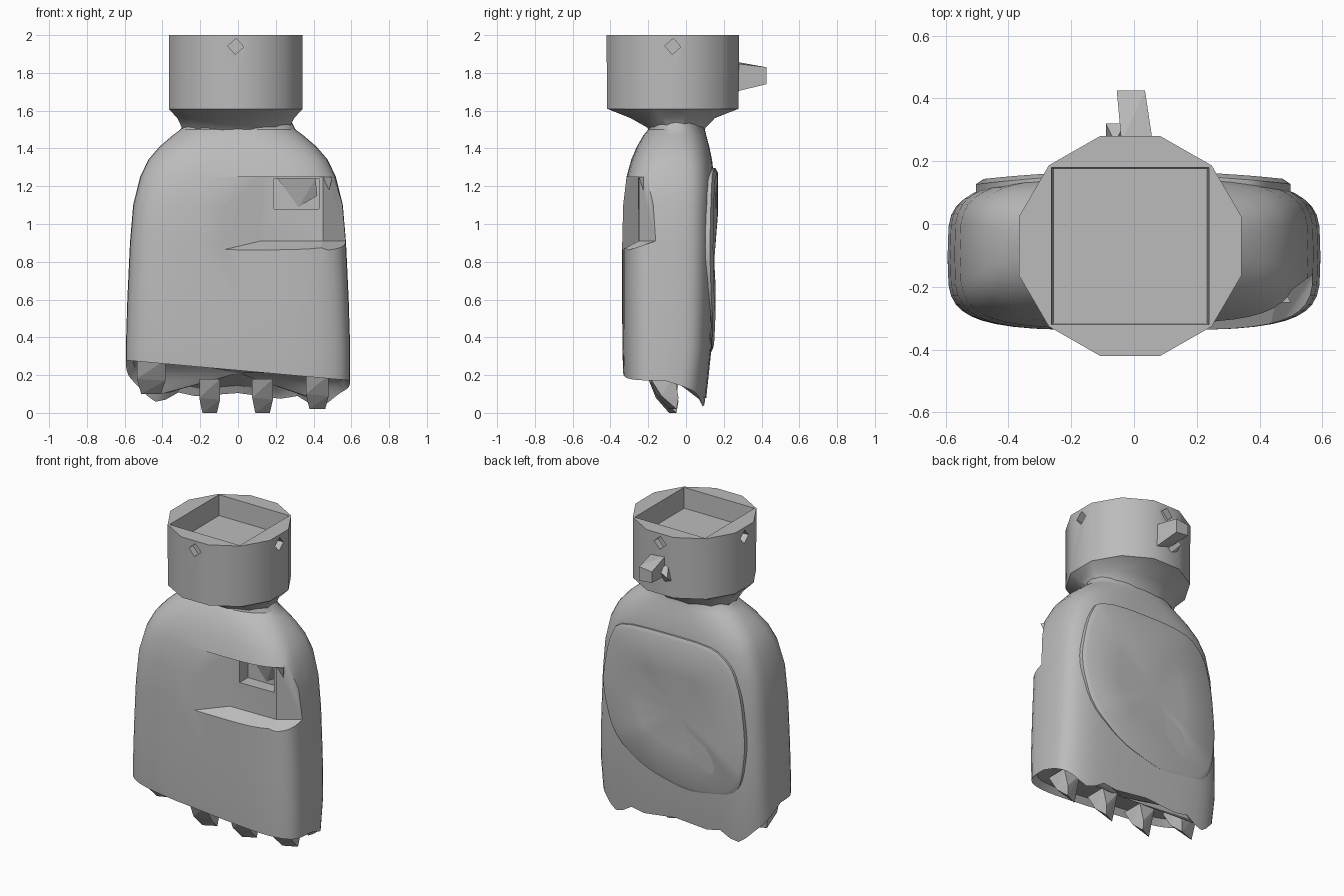
import bpy, bmesh, math
from mathutils import Vector, Matrix

cube = bpy.data.objects.get("Cube")
if cube:
    bpy.data.objects.remove(cube, do_unlink=True)

grey = bpy.data.materials.new("plain_grey")
grey.use_nodes = True
grey.diffuse_color = (0.5, 0.5, 0.5, 1)
grey.node_tree.nodes["Principled BSDF"].inputs["Base Color"].default_value = (0.5, 0.5, 0.5, 1)


def finish(name, bm):
    """Turn a bmesh into a grey object."""
    bmesh.ops.recalc_face_normals(bm, faces=bm.faces)
    mesh = bpy.data.meshes.new(name)
    bm.to_mesh(mesh)
    bm.free()
    mesh.materials.append(grey)
    obj = bpy.data.objects.new(name, mesh)
    bpy.context.collection.objects.link(obj)
    return obj


def loft(name, rings):
    """Skin equal-length rings of points and close both ends."""
    bm = bmesh.new()
    loops = [[bm.verts.new(p) for p in ring] for ring in rings]
    n = len(loops[0])
    for a, b in zip(loops, loops[1:]):
        for i in range(n):
            j = (i + 1) % n
            bm.faces.new((a[i], a[j], b[j], b[i]))
    for loop in (loops[0], loops[-1]):
        centre = bm.verts.new(sum((v.co for v in loop), Vector()) / n)
        for i in range(n):
            bm.faces.new((loop[i], loop[(i + 1) % n], centre))
    return finish(name, bm)


def hull(name, points):
    bm = bmesh.new()
    for p in points:
        bm.verts.new(p)
    bmesh.ops.convex_hull(bm, input=bm.verts)
    return finish(name, bm)


def box(name, lo, hi):
    return hull(name, [(x, y, z) for x in (lo[0], hi[0]) for y in (lo[1], hi[1]) for z in (lo[2], hi[2])])


def cut(target, cutter):
    """Apply a boolean difference and discard the cutter."""
    mod = target.modifiers.new("cut", "BOOLEAN")
    mod.object, mod.operation, mod.solver = cutter, "DIFFERENCE", "EXACT"
    bpy.context.view_layer.objects.active = target
    bpy.ops.object.modifier_apply(modifier=mod.name)
    bpy.data.objects.remove(cutter, do_unlink=True)


def smooth(obj, angle):
    bpy.ops.object.select_all(action="DESELECT")
    obj.select_set(True)
    bpy.context.view_layer.objects.active = obj
    bpy.ops.object.shade_smooth_by_angle(angle=math.radians(angle))


SEG = 44


def section(z, half, front, back, power):
    """Rounded-box cross-section at height z."""
    ring = []
    for i in range(SEG):
        t = 2 * math.pi * i / SEG
        c, s = math.cos(t), math.sin(t)
        x = half * math.copysign(abs(c) ** (2 / power), c)
        y = (front + back) / 2 + (back - front) / 2 * math.copysign(abs(s) ** (2 / power), s)
        ring.append(Vector((x, y, z)))
    return ring


# Body: hem slopes at the front and is scalloped at the back
hem = section(0, 0.594, -0.333, 0.108, 4)
for p in hem:
    front_z = 0.225 - 0.09 * p.x
    back_z = 0.075 - 0.03 * p.x + 0.03 * math.cos(22 * p.x)
    f = min(1, max(0, (p.y + 0.12) / 0.21)) ** 1.4
    p.z = front_z * (1 - f) + back_z * f
underside = [Vector((p.x * 0.94, -0.115 + (p.y + 0.115) * 0.9, p.z + 0.04)) for p in hem]
profile = [(0.34, 0.594, -0.337, 0.135, 4.2), (0.6, 0.586, -0.338, 0.142, 4.2),
           (0.9, 0.572, -0.338, 0.145, 4.2), (1.1, 0.555, -0.333, 0.147, 4),
           (1.25, 0.518, -0.315, 0.148, 3.7), (1.34, 0.475, -0.29, 0.138, 3.3),
           (1.41, 0.415, -0.26, 0.123, 2.9), (1.47, 0.345, -0.225, 0.107, 2.5),
           (1.5, 0.305, -0.2, 0.1, 2.2), (1.54, 0.285, -0.195, 0.095, 2.2)]
body = loft("body", [underside, hem] + [section(*row) for row in profile])

# Shallow front opening that follows the body round its side, with a sloped sill
TOP = 1.25
for plan in ([(-0.22, -0.4, 0.83), (0.12, -0.255, 0.91), (0.45, -0.25, 0.91), (0.45, -0.4, 0.83)],
             [(0.42, -0.4, 0.83), (0.45, -0.25, 0.91), (0.57, -0.16, 0.91),
              (0.8, -0.16, 0.91), (0.8, -0.4, 0.83)]):
    cut(body, hull("opening_cutter", plan + [(x, y, TOP) for x, y, z in plan]))
cut(body, box("window_cutter", (0.19, -0.32, 1.08), (0.43, -0.17, 1.24)))
smooth(body, 30)

# Slanted shards inside the window
hull("window_shard", [(0.21, -0.18, 1.24), (0.41, -0.24, 1.24), (0.42, -0.2, 1.15), (0.32, -0.17, 1.09)])
hull("side_shard", [(0.43, -0.25, 1.25), (0.5, -0.25, 1.25), (0.46, -0.18, 1.25), (0.47, -0.21, 1.13)])

# Raised back panel with one lower corner cut away
outline = [(0.38, 1.29), (0.46, 1.13), (0.51, 0.85), (0.43, 0.56), (0.21, 0.39), (-0.1, 0.31),
           (-0.39, 0.34), (-0.48, 0.45), (-0.51, 0.7), (-0.48, 1.0), (-0.42, 1.19), (-0.28, 1.3)]
for _ in range(2):
    rounded = []
    for (x0, z0), (x1, z1) in zip(outline, outline[1:] + outline[:1]):
        rounded += [(x0 + (x1 - x0) * t, z0 + (z1 - z0) * t) for t in (0.2, 0.8)]
    outline = rounded


def panel_ring(y, scale, bow):
    """Panel outline, bowed sideways and leaning in towards its foot."""
    return [Vector((x * scale, y - bow * x * x - 0.13 * max(0, 0.5 - z), 0.82 + (z - 0.82) * scale))
            for x, z in outline]


panel = loft("back_panel", [panel_ring(0.08, 1, 0.1), panel_ring(0.157, 1, 0.12),
                            panel_ring(0.169, 0.95, 0.1), panel_ring(0.17, 0.5, 0.1)])
smooth(panel, 35)

# Cap: faceted drum flaring out of the neck
CX, CY = -0.012, -0.07


def cap_ring(z, rx, ry, cy=CY):
    return [Vector((CX + rx * math.cos(math.pi * (i + 0.5) / 6),
                    cy + ry * math.sin(math.pi * (i + 0.5) / 6), z)) for i in range(12)]


cap = loft("cap", [cap_ring(1.48, 0.28, 0.14, -0.05), cap_ring(1.51, 0.295, 0.16, -0.05),
                   cap_ring(1.56, 0.32, 0.23), cap_ring(1.61, 0.367, 0.36), cap_ring(2.0, 0.367, 0.363)])

# Square recess in the cap top
cut(cap, hull("recess_cutter", [(CX + sx * w, CY + sy * w, z)
                                for sx in (-1, 1) for sy in (-1, 1)
                                for w, z in ((0.245, 1.87), (0.253, 2.05))]))

# Diamond pits around the cap
for k in range(4):
    pit = box("pit_cutter", (-0.03, -0.05, -0.03), (0.03, 0.05, 0.03))
    turn = Matrix.Rotation(k * math.pi / 2, 4, "Z")
    pit.data.transform(Matrix.Translation((CX, CY, 1.94)) @ turn
                       @ Matrix.Translation((0, -0.36, 0)) @ Matrix.Rotation(0.85, 4, "Y"))
    cut(cap, pit)
smooth(cap, 32)

# Stub behind the cap, with a small chip at its root
hull("rear_stub", [(-0.055, 0.425, 1.75), (0.035, 0.425, 1.74), (-0.055, 0.425, 1.82), (0.035, 0.425, 1.83),
                   (-0.04, 0.26, 1.73), (0.06, 0.26, 1.7), (-0.04, 0.26, 1.86), (0.06, 0.26, 1.85)])
hull("stub_chip", [(-0.09, 0.26, 1.7), (-0.09, 0.32, 1.75), (-0.03, 0.32, 1.78), (-0.03, 0.26, 1.68), (-0.06, 0.26, 1.82)])

# Blunt feet under the hem
for i, (x, low, w) in enumerate([(-0.46, 0.1, 0.075), (-0.15, 0, 0.055), (0.13, 0, 0.055), (0.42, 0.02, 0.06)]):
    hull(f"foot_{i + 1}", [
        (x - w, -0.2, low + 0.18), (x + w, -0.2, low + 0.18), (x - w, -0.06, low + 0.18), (x + w, -0.06, low + 0.18),
        (x - w, -0.16, low + 0.08), (x + w, -0.13, low + 0.07),
        (x - w * 0.7, -0.09, low), (x + w * 0.7, -0.05, low), (x + w * 0.8, -0.04, low + 0.06)])
